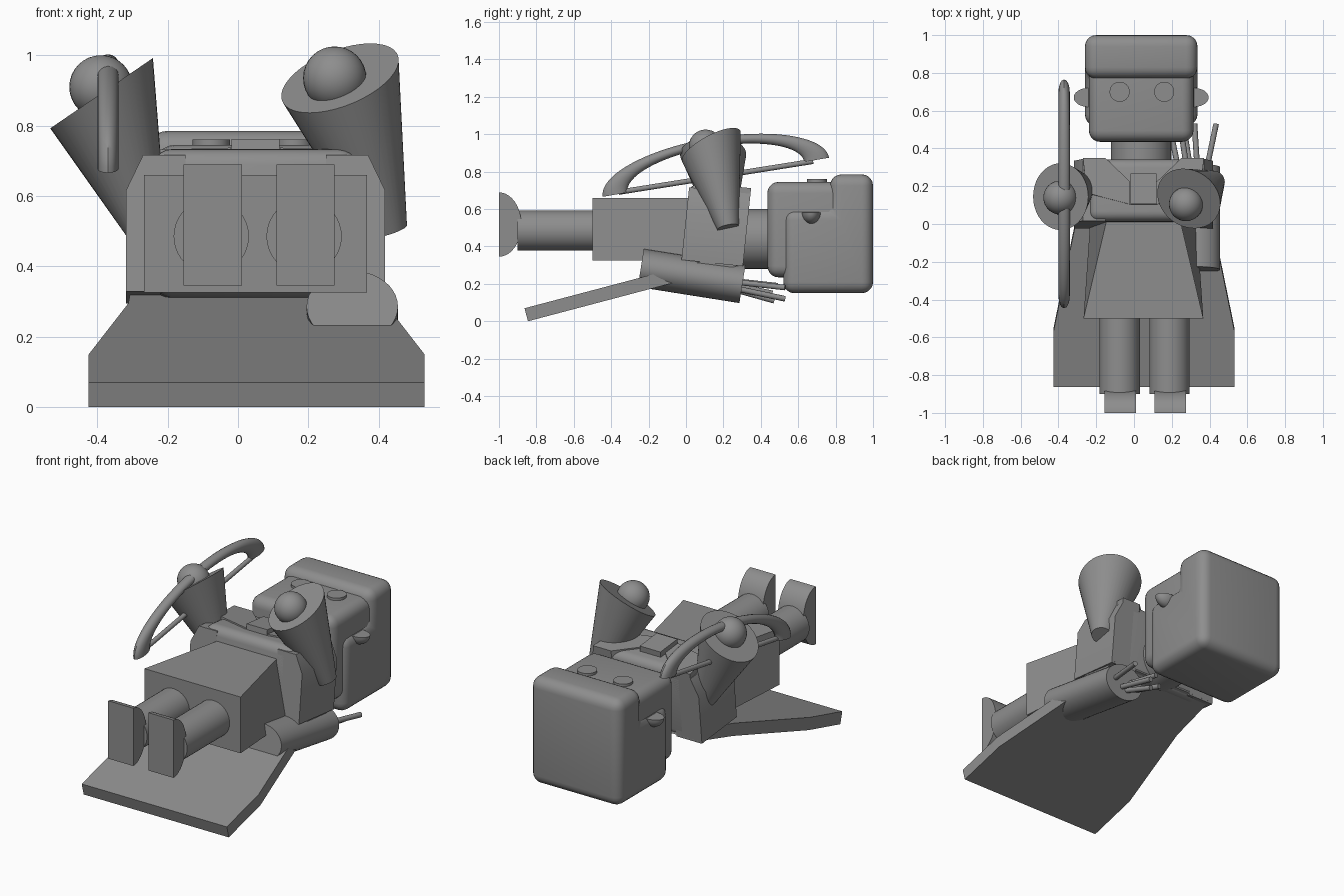
import bpy, bmesh
from math import pi, sin, cos, radians
from mathutils import Vector, Matrix

if "Cube" in bpy.data.objects:
    bpy.data.objects.remove(bpy.data.objects["Cube"])

CX = 0.05  # body centre line
grey = bpy.data.materials.new("plain_grey")
grey.use_nodes = True
COLOUR = (0.27, 0.27, 0.27, 1)
grey.diffuse_color = COLOUR
grey.node_tree.nodes["Principled BSDF"].inputs["Base Color"].default_value = COLOUR


def finish(name, bm, matrix=None):
    """Turn a bmesh into a named object, smooth except at sharp edges."""
    if matrix:
        bm.transform(matrix)
    bmesh.ops.recalc_face_normals(bm, faces=bm.faces)
    me = bpy.data.meshes.new(name)
    bm.to_mesh(me)
    bm.free()
    me.materials.append(grey)
    for p in me.polygons:
        p.use_smooth = True
    me.set_sharp_from_angle(angle=radians(35))
    ob = bpy.data.objects.new(name, me)
    bpy.context.collection.objects.link(ob)
    return ob


def loft(name, rings, matrix=None, closed=False):
    """Skin a list of equal vertex rings, capping both ends."""
    bm = bmesh.new()
    rows = [[bm.verts.new(p) for p in ring] for ring in rings]
    n = len(rows[0])
    for a, b in zip(rows, rows[1:]):
        for i in range(n):
            j = (i + 1) % n
            bm.faces.new((a[i], a[j], b[j], b[i]))
    bm.faces.new(rows[0])
    bm.faces.new(rows[-1])
    return finish(name, bm, matrix)


def place(axis, p, h):
    p = list(p)
    p.insert("xyz".index(axis), h)
    return p


def prism(name, pts, axis, lo, hi, matrix=None):
    return loft(name, [[place(axis, p, h) for p in pts] for h in (lo, hi)], matrix)


def rounded_prism(name, pts, axis, lo, hi, radius, matrix=None):
    bm = bmesh.new()
    a, b = [[bm.verts.new(place(axis, p, h)) for p in pts] for h in (lo, hi)]
    n = len(pts)
    for i in range(n):
        j = (i + 1) % n
        bm.faces.new((a[i], a[j], b[j], b[i]))
    bm.faces.new(a)
    bm.faces.new(b)
    bmesh.ops.recalc_face_normals(bm, faces=bm.faces)
    bmesh.ops.bevel(bm, geom=bm.edges[:], offset=radius, segments=5,
                    profile=0.5, affect='EDGES', clamp_overlap=True)
    return finish(name, bm, matrix)


def rect(u0, u1, v0, v1):
    return [(u0, v0), (u1, v0), (u1, v1), (u0, v1)]


def circle(centre, normal, radius, n=40):
    turn = Vector((0, 0, 1)).rotation_difference(Vector(normal))
    return [Vector(centre) + turn @ Vector((radius * cos(2 * pi * i / n),
            radius * sin(2 * pi * i / n), 0)) for i in range(n)]


def rod(name, start, end, r0, r1=None, n=40):
    d = Vector(end) - Vector(start)
    return loft(name, [circle(start, d, r0, n), circle(end, d, r1 or r0, n)])


def ball(name, centre, size, half=False):
    bm = bmesh.new()
    bmesh.ops.create_uvsphere(bm, u_segments=32, v_segments=16, radius=1)
    if half:  # keep the lower half with a flat top
        cut = bmesh.ops.bisect_plane(bm, geom=bm.verts[:] + bm.edges[:] + bm.faces[:],
                                     plane_co=(0, 0, 0), plane_no=(0, 0, 1), clear_outer=True)
        edges = [e for e in cut["geom_cut"] if isinstance(e, bmesh.types.BMEdge)]
        bmesh.ops.contextual_create(bm, geom=edges)
    return finish(name, bm, Matrix.Translation(centre) @ Matrix.Diagonal((*size, 1)))


# Head, hair and neck
HX = 0.038
rounded_prism("head", rect(0.435, 0.96, 0.235, 0.745), "x", HX - 0.277, HX + 0.277, 0.06)
hair_profile = [(0.52, 0.15), (1, 0.15), (1, 0.785), (0.77, 0.785), (0.77, 0.6), (0.52, 0.6)]
rounded_prism("hair", hair_profile, "x", HX - 0.298, HX + 0.298, 0.06)
rod("neck", (HX, 0.25, 0.44), (HX, 0.5, 0.44), 0.16)

# Torso leans slightly
lean = Matrix.Translation((CX, 0.16, 0.5)) @ Matrix.Rotation(radians(-6), 4, 'X')
rounded_prism("chest", rect(-0.29, 0.29, -0.165, 0.165), "z", -0.2, 0.222, 0.05, lean)
prism("brooch", rect(-0.068, 0.068, -0.08, 0.08), "z", 0.17, 0.255, lean)

# Skirt, wide at the hem and narrow on top at the waist
hem = [(CX + x, -0.5, z) for x, z in rect(-0.317, 0.317, 0.325, 0.66)]
waist = [(CX + x, 0.04, z) for x, z in
         [(-0.28, 0.325), (0.28, 0.325), (0.19, 0.66), (-0.19, 0.66)]]
loft("skirt", [hem, waist])

# Mirrored parts
for side, s in (("left", 1), ("right", -1)):
    flip = lean @ Matrix.Diagonal((s, 1, 1, 1))
    strap = [(0.2, -0.19), (0.368, -0.19), (0.368, 0.1), (0.32, 0.2), (0.2, 0.2)]
    prism(side + "_vest_side", strap, "y", -0.165, 0.165, flip)
    lapel = [(0.2, 0.165), (0.07, 0.04), (0.07, -0.08), (0.3, -0.02), (0.32, 0.165)]
    prism(side + "_vest_lapel", lapel, "z", 0.15, 0.23, flip)

    ball(side + "_ear", (HX + s * 0.28, 0.67, 0.582), (0.077, 0.05, 0.062), half=True)
    ex = HX + 0.004 + s * 0.118
    rod(side + "_eye", (ex, 0.7, 0.7), (ex, 0.7, 0.76), 0.053)

    lx = CX + 0.006 + s * 0.132
    rod(side + "_leg", (lx, -0.9, 0.485), (lx, -0.48, 0.485), 0.107)
    sole = [(-1 + 0.12 * sin(pi * i / 20), 0.517 - 0.172 * cos(pi * i / 20)) for i in range(21)]
    fx = CX + 0.01 + s * 0.132
    prism(side + "_foot", sole, "x", fx - 0.083, fx + 0.083)

# Flared sleeves with round hands
sleeves = {
    "left": ((0.425, 0.225, 0.5), (-0.13, -0.09, 0.43), (0.29, 0.135, 0.935),
             (-0.33, -0.45, 0.83), (0.275, 0.105, 0.935)),
    "right": ((-0.26, 0.2, 0.5), (-0.12, -0.05, 0.4), (-0.388, 0.145, 0.892),
              (-0.565, 0, 0.825), (-0.39, 0.14, 0.91)),
}
for side, (tip, aim, cuff, facing, hand) in sleeves.items():
    loft(side + "_sleeve", [circle(tip, aim, 0.058), circle(cuff, facing, 0.177)])
    ball(side + "_hand", hand, (0.09, 0.09, 0.09))

# Bow: a flattened half ring with a straight string
tilt = Matrix.Translation((-0.37, 0.16, 0.77)) @ Matrix.Rotation(radians(9.8), 4, 'X')
rings = []
for i in range(41):
    t = pi * i / 40
    ring = []
    for k in range(16):
        a = 2 * pi * k / 16
        ring.append((0.03 * sin(a), (0.547 + 0.067 * cos(a)) * cos(t),
                     (0.187 + 0.024 * cos(a)) * sin(t)))
    rings.append(ring)
loft("bow", rings, tilt)
rod("bow_string", (-0.37, -0.36, 0.69), (-0.37, 0.68, 0.855), 0.014, n=12)

# Cape, a flat sloping panel
half = [(0.478, 0), (0.478, 0.31), (0.365, 0.88), (0.35, 1.19)]
outline = half + [(-x, y) for x, y in reversed(half)]
slope = Matrix.Translation((0.053, -0.845, 0)) @ Matrix.Rotation(radians(14.8), 4, 'X')
prism("cape", outline, "z", 0, 0.072, slope)

# Quiver and arrows
quiver = Matrix.Translation((0.325, 0.03, 0.242)) @ Matrix.Rotation(radians(-9), 4, 'X')
tube = [(0.13 * cos(2 * pi * i / 40), 0.103 * sin(2 * pi * i / 40)) for i in range(40)]
prism("quiver", tube, "y", -0.275, 0.275, quiver)
arrows = [(0.25, 0.2, 0.46, 0.15), (0.29, 0.25, 0.49, 0.19), (0.34, 0.32, 0.53, 0.12),
          (0.37, 0.435, 0.53, 0.18), (0.31, 0.27, 0.47, 0.11)]
for i, (x0, x1, y1, z1) in enumerate(arrows):
    rod(f"arrow_{i + 1}", (x0, 0.22, 0.2 + (z1 - 0.15) * 0.5), (x1, y1, z1), 0.015, n=12)
